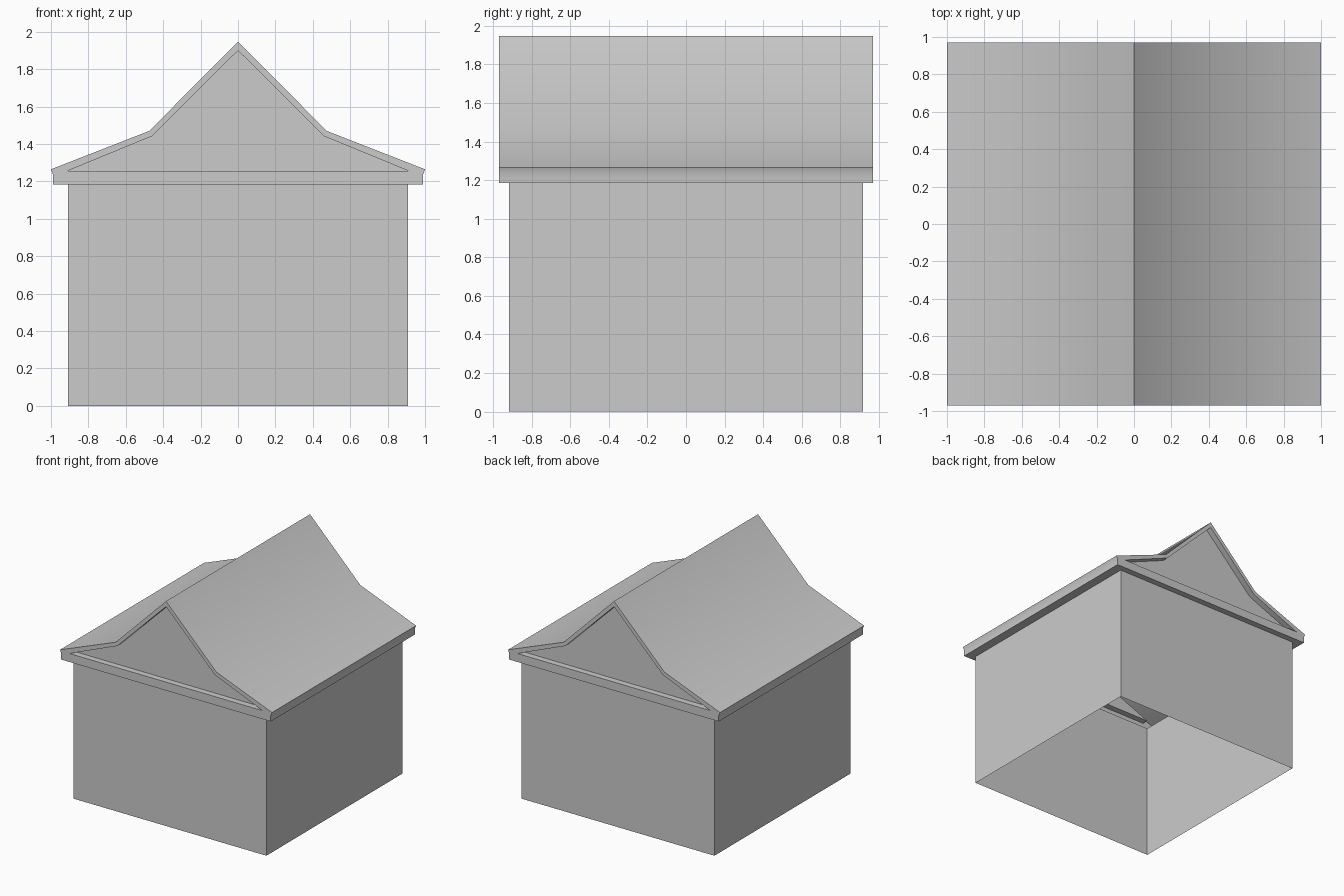
import bpy, bmesh
from mathutils import Matrix

if "Cube" in bpy.data.objects:
    bpy.data.objects.remove(bpy.data.objects["Cube"])

WX, WY, WZ = 0.91, 0.917, 1.185     # wall half sizes and height
RY = 0.97                           # roof half length


def finish(bm, name):
    bmesh.ops.remove_doubles(bm, verts=bm.verts, dist=1e-5)
    bmesh.ops.recalc_face_normals(bm, faces=bm.faces)
    mesh = bpy.data.meshes.new(name)
    bm.to_mesh(mesh)
    bm.free()
    obj = bpy.data.objects.new(name, mesh)
    bpy.context.collection.objects.link(obj)
    return obj


def mirrored(half):
    """Full profile: left eave up over the ridge and down to the right eave."""
    return [(-x, z) for x, z in reversed(half[1:])] + half


# Walls: box shell open at top and bottom
bm = bmesh.new()
bmesh.ops.create_cube(bm, size=1, matrix=Matrix.Translation((0, 0, WZ / 2))
                      @ Matrix.Diagonal((2 * WX, 2 * WY, WZ, 1)))
bmesh.ops.delete(bm, geom=[f for f in bm.faces if abs(f.normal.z) > 0.5], context='FACES')
finish(bm, "walls")

# Roof: outer profile and recessed gable opening
outer = mirrored([(0, 1.947), (0.475, 1.47), (1.0, 1.265), (0.988, 1.235), (0.988, WZ)])
inner = mirrored([(0, 1.9), (0.46, 1.442), (0.91, 1.257)])
bm = bmesh.new()


def ring(pts, y):
    return [bm.verts.new((x, y, z)) for x, z in pts]


ends = []
for s in (-1, 1):
    o, i, g = ring(outer, s * RY), ring(inner, s * RY), ring(inner, s * WY)
    ends.append(o)
    # bargeboards following the slopes, then the bottom beam
    for k in range(4):
        bm.faces.new((o[k + 2], o[k + 3], i[k + 1], i[k]))
    bm.faces.new((o[2], o[1], o[0], o[8], o[7], o[6], i[4], i[0]))
    # recess sides and gable panel
    for k in range(5):
        n = (k + 1) % 5
        bm.faces.new((i[k], i[n], g[n], g[k]))
    bm.faces.new(g)

# slopes and eave edges
for k in range(8):
    bm.faces.new((ends[0][k], ends[0][k + 1], ends[1][k + 1], ends[1][k]))

# soffit ring between eaves and walls
corners = [(-1, -1), (1, -1), (1, 1), (-1, 1)]
so = [bm.verts.new((0.988 * a, RY * b, WZ)) for a, b in corners]
si = [bm.verts.new((WX * a, WY * b, WZ)) for a, b in corners]
for k in range(4):
    n = (k + 1) % 4
    bm.faces.new((so[k], so[n], si[n], si[k]))

roof = finish(bm, "roof")
bpy.context.view_layer.objects.active = roof
roof.select_set(True)
bpy.ops.object.shade_smooth_by_angle(angle=0.5)
